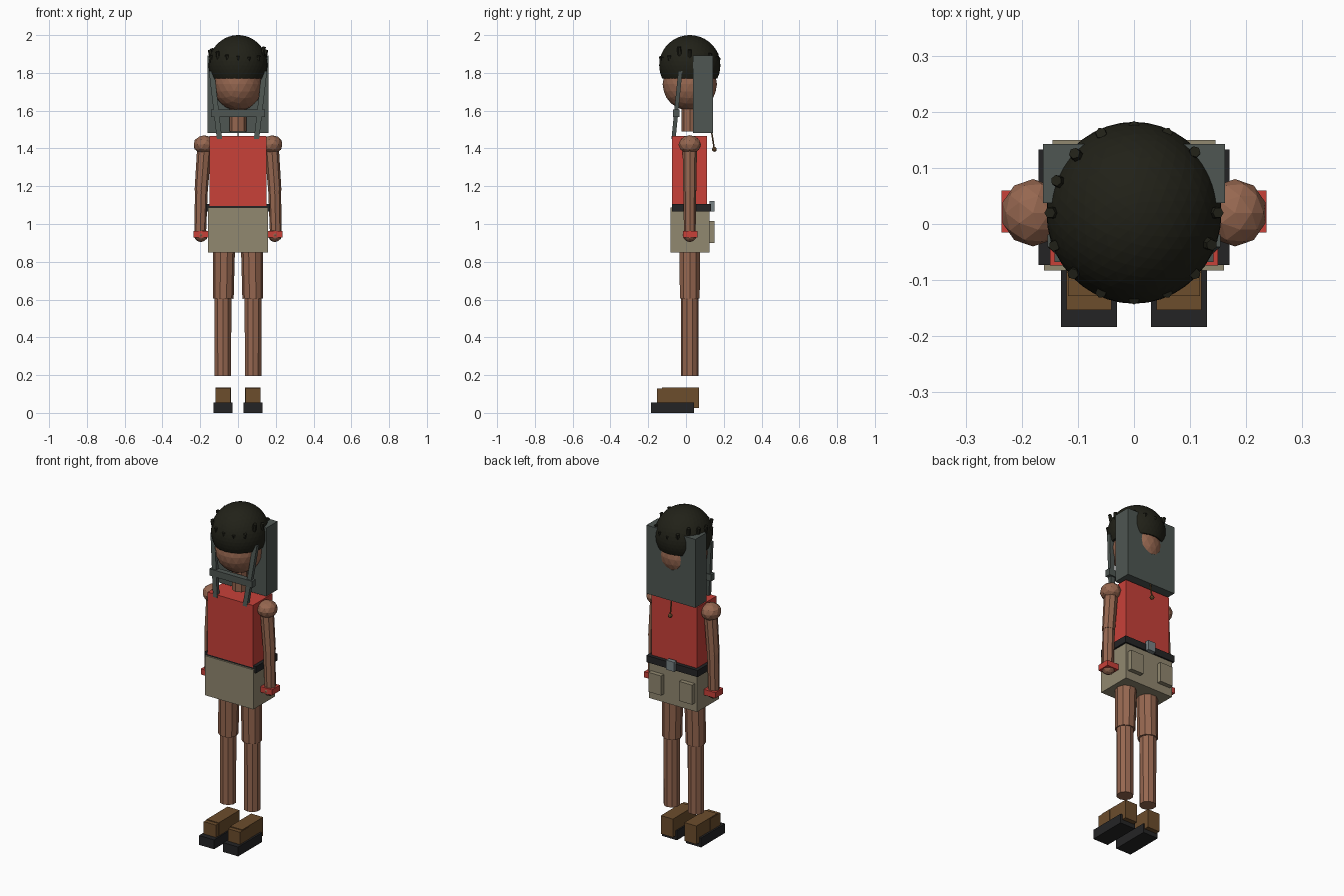
import bpy, bmesh, math, random
from mathutils import Vector, Matrix

if "Cube" in bpy.data.objects:
    bpy.data.objects.remove(bpy.data.objects["Cube"])

random.seed(4)


def material(name, r, g, b):
    m = bpy.data.materials.new(name)
    m.diffuse_color = [((c / 255 + 0.055) / 1.055) ** 2.4 for c in (r, g, b)] + [1]
    m.use_nodes = True
    m.node_tree.nodes["Principled BSDF"].inputs["Base Color"].default_value = m.diffuse_color
    return m


SKIN = material("skin", 150, 103, 80)
HAIR = material("hair", 33, 33, 24)
RED = material("red_cloth", 200, 65, 57)
KHAKI = material("khaki_cloth", 145, 136, 112)
BLACK = material("black_leather", 36, 36, 37)
GREY = material("pack_grey", 78, 86, 82)
STEEL = material("steel", 120, 130, 133)
BROWN = material("shoe_brown", 108, 77, 44)


def finish(name, bm, mat):
    bmesh.ops.recalc_face_normals(bm, faces=bm.faces)
    me = bpy.data.meshes.new(name)
    bm.to_mesh(me)
    bm.free()
    me.materials.append(mat)
    ob = bpy.data.objects.new(name, me)
    bpy.context.collection.objects.link(ob)
    return ob


def box(name, x, y, z, mat):
    bm = bmesh.new()
    mid = [(a + b) / 2 for a, b in (x, y, z)]
    size = [abs(b - a) for a, b in (x, y, z)]
    bmesh.ops.create_cube(bm, size=1, matrix=Matrix.Translation(mid) @ Matrix.Diagonal((*size, 1)))
    return finish(name, bm, mat)


def ball(name, c, r, mat, sub=2, cut=None):
    bm = bmesh.new()
    bmesh.ops.create_icosphere(bm, subdivisions=sub, radius=1,
                               matrix=Matrix.Translation(c) @ Matrix.Diagonal((*r, 1)))
    if cut is not None:
        geom = bm.verts[:] + bm.edges[:] + bm.faces[:]
        bmesh.ops.bisect_plane(bm, geom=geom, plane_co=(0, 0, cut), plane_no=(0, 0, 1), clear_inner=True)
        bmesh.ops.holes_fill(bm, edges=[e for e in bm.edges if e.is_boundary], sides=0)
    return finish(name, bm, mat)


def rod(name, a, b, r1, r2, mat, sides=8):
    a, b = Vector(a), Vector(b)
    d = b - a
    bm = bmesh.new()
    m = Matrix.Translation((a + b) / 2) @ d.to_track_quat('Z', 'Y').to_matrix().to_4x4()
    bmesh.ops.create_cone(bm, cap_ends=True, segments=sides, radius1=r1, radius2=r2, depth=d.length, matrix=m)
    return finish(name, bm, mat)


def bar(name, a, b, w, t, mat):
    # sheared box following a straight line
    bm = bmesh.new()
    bmesh.ops.create_cube(bm, size=1)
    a, b = Vector(a), Vector(b)
    for v in bm.verts:
        base = a.lerp(b, v.co.z + 0.5)
        v.co = base + Vector((v.co.x * w, v.co.y * t, 0))
    return finish(name, bm, mat)


CY = 0.02  # body axis in depth

# Head, neck and hair
ball("head", (0, CY, 1.74), (0.132, 0.144, 0.14), SKIN, 3)
rod("neck", (0, CY, 1.49), (0, CY, 1.66), 0.044, 0.044, SKIN)
ball("hair_cap", (0, CY, 1.84), (0.156, 0.162, 0.16), HAIR, 4, cut=1.77)

# Tufts around the cap
for i in range(16):
    a = i * math.tau / 16
    z = 1.87 + random.uniform(-0.015, 0.05)
    if i in (0, 8):
        z = 1.90
    r = 0.148 if z < 1.9 else 0.144
    p = Vector((r * math.cos(a), CY + r * math.sin(a), z))
    tilt = Vector((math.cos(a) * 0.012, math.sin(a) * 0.012, 0.045))
    rod("hair_tuft", p - tilt * 0.5, p + tilt * 0.5, 0.013, 0.01, HAIR, 6)

# Torso, belt, shorts
box("shirt", (-0.15, 0.15), (-0.074, 0.111), (1.095, 1.467), RED)
box("belt", (-0.17, 0.17), (-0.073, 0.133), (1.065, 1.105), BLACK)
box("shorts", (-0.16, 0.16), (-0.083, 0.124), (0.85, 1.087), KHAKI)
box("belt_clasp", (-0.026, 0.026), (0.125, 0.15), (1.065, 1.122), STEEL)

# Back pack, cross strap and pull cord
box("pack", (-0.162, 0.162), (0.037, 0.143), (1.482, 1.892), GREY)
box("cross_strap", (-0.142, 0.142), (-0.068, -0.035), (1.567, 1.607), GREY)
cord_end = (0, 0.15, 1.395)
rod("pull_cord", (0, 0.136, 1.485), cord_end, 0.004, 0.004, BROWN, 6)
ball("cord_bead", cord_end, (0.013,) * 3, BROWN)

for s, side in ((-1, "left"), (1, "right")):
    def span(a, b):
        return (min(s * a, s * b), max(s * a, s * b))

    # Strap and pocket
    bar(side + "_strap", (s * 0.098, -0.066, 1.45), (s * 0.14, -0.03, 1.81), 0.028, 0.022, GREY)
    box(side + "_pocket", span(0.06, 0.145), (0.12, 0.15), (0.9, 1.017), KHAKI)

    # Arm
    ball(side + "_shoulder", (s * 0.18, CY, 1.42), (0.057, 0.06, 0.05), SKIN)
    rod(side + "_upper_arm", (s * 0.195, CY, 1.175), (s * 0.178, CY, 1.41), 0.035, 0.038, SKIN)
    rod(side + "_forearm", (s * 0.2, CY, 0.95), (s * 0.194, CY, 1.18), 0.031, 0.034, SKIN)
    box(side + "_wristband", span(0.158, 0.236), (-0.015, 0.06), (0.928, 0.962), RED)
    ball(side + "_hand", (s * 0.196, CY, 0.942), (0.037, 0.038, 0.038), SKIN)

    # Leg
    rod(side + "_thigh", (s * 0.078, CY, 0.605), (s * 0.074, CY, 0.87), 0.055, 0.058, SKIN, 10)
    rod(side + "_shin", (s * 0.08, CY, 0.195), (s * 0.08, CY, 0.62), 0.046, 0.047, SKIN, 10)

    # Shoe
    box(side + "_toe", span(0.04, 0.12), (-0.153, -0.06), (0.025, 0.13), BROWN)
    box(side + "_shoe", span(0.038, 0.118), (-0.128, 0.07), (0.025, 0.135), BROWN)
    box(side + "_sole", span(0.03, 0.13), (-0.184, 0.043), (0, 0.056), BLACK)
